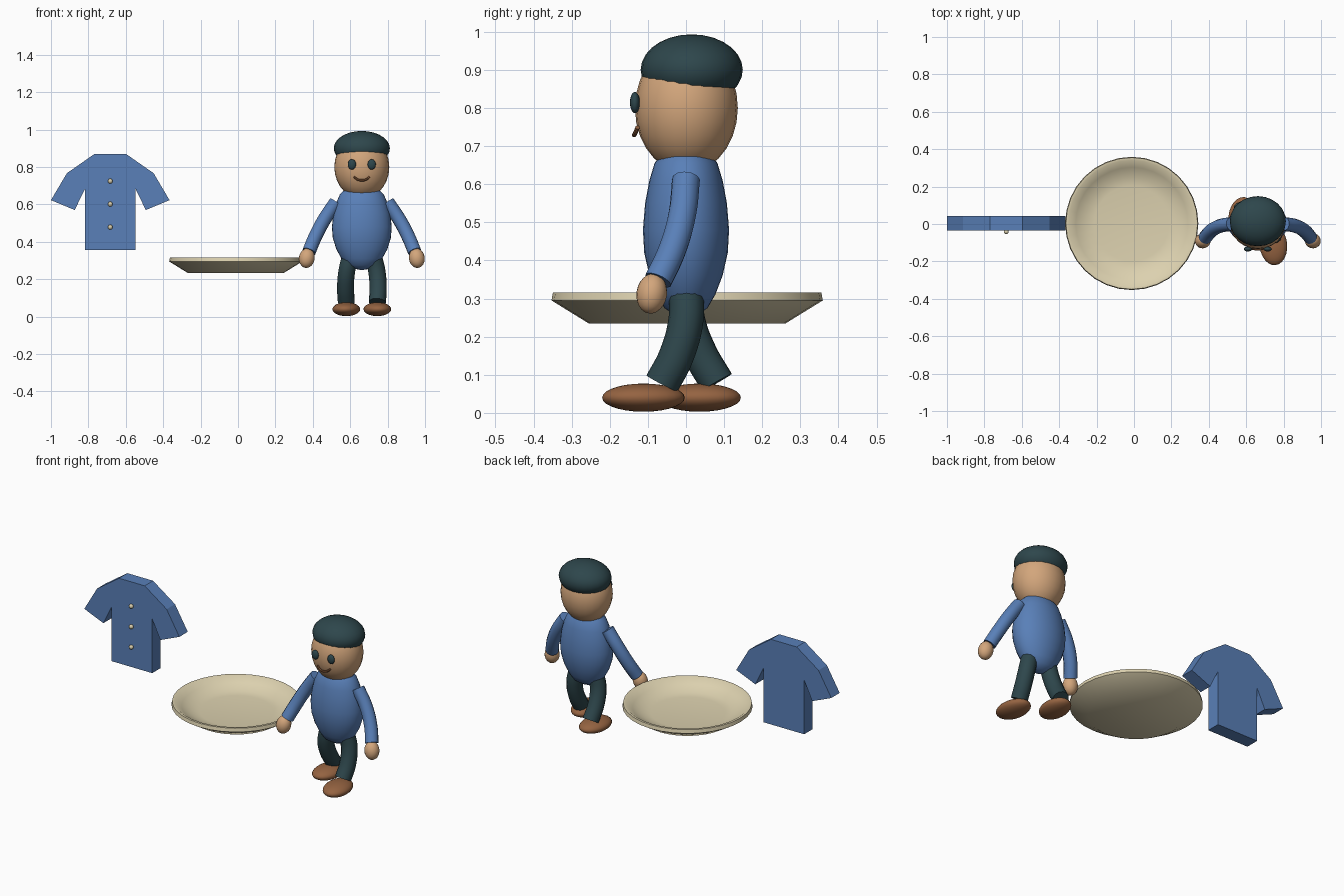
import bpy, bmesh, math

if "Cube" in bpy.data.objects:
    bpy.data.objects.remove(bpy.data.objects["Cube"])


def material(name, rgb):
    m = bpy.data.materials.new(name)
    m.diffuse_color = (*rgb, 1)
    m.use_nodes = True
    m.node_tree.nodes["Principled BSDF"].inputs["Base Color"].default_value = m.diffuse_color
    return m


BLUE = material("cloth blue", (0.10, 0.215, 0.48))
DARK = material("dark teal", (0.027, 0.062, 0.072))
SKIN = material("skin tan", (0.65, 0.38, 0.20))
BROWN = material("leather brown", (0.30, 0.125, 0.053))
CREAM = material("plate cream", (0.72, 0.64, 0.43))


def select(obj):
    bpy.ops.object.select_all(action="DESELECT")
    obj.select_set(True)
    bpy.context.view_layer.objects.active = obj


def mesh_object(name, bm, mat, smooth=True):
    bmesh.ops.recalc_face_normals(bm, faces=bm.faces)
    me = bpy.data.meshes.new(name)
    bm.to_mesh(me)
    bm.free()
    me.materials.append(mat)
    obj = bpy.data.objects.new(name, me)
    bpy.context.collection.objects.link(obj)
    if smooth:
        select(obj)
        bpy.ops.object.shade_smooth_by_angle(angle=math.radians(40))
    return obj


def ellipsoid(name, loc, radii, mat, rot=(0, 0, 0), seg=24, rings=14):
    bm = bmesh.new()
    bmesh.ops.create_uvsphere(bm, u_segments=seg, v_segments=rings, radius=1)
    for v in bm.verts:
        v.co = [c * r for c, r in zip(v.co, radii)]
    obj = mesh_object(name, bm, mat)
    obj.location, obj.rotation_euler = loc, rot
    return obj


def lathe(name, profile, loc, mat, sx=1, sy=1, seg=32):
    """Revolve (radius, z) points; the first and last rings are capped."""
    bm = bmesh.new()
    rings = []
    for r, z in profile:
        rings.append([bm.verts.new((r * sx * math.cos(2 * math.pi * i / seg),
                                    r * sy * math.sin(2 * math.pi * i / seg), z))
                      for i in range(seg)])
    for a, b in zip(rings, rings[1:]):
        for i in range(seg):
            j = (i + 1) % seg
            bm.faces.new((a[i], a[j], b[j], b[i]))
    bm.faces.new(rings[0])
    bm.faces.new(rings[-1])
    obj = mesh_object(name, bm, mat)
    obj.location = loc
    return obj


def tube(name, points, radius, mat, sides=4):
    """Capped round tube through the points."""
    cu = bpy.data.curves.new(name, "CURVE")
    cu.dimensions = "3D"
    cu.bevel_depth, cu.bevel_resolution = radius, sides
    cu.use_fill_caps = True
    cu.resolution_u = 6
    sp = cu.splines.new("BEZIER")
    sp.bezier_points.add(len(points) - 1)
    for bp, p in zip(sp.bezier_points, points):
        bp.co = p
        bp.handle_left_type = bp.handle_right_type = "AUTO"
    cu.materials.append(mat)
    obj = bpy.data.objects.new(name, cu)
    bpy.context.collection.objects.link(obj)
    select(obj)
    bpy.ops.object.convert(target="MESH")
    bpy.ops.object.shade_smooth_by_angle(angle=math.radians(40))


# Shirt: mirrored outline, extruded front to back
SX = -0.683
half = [(0.086, 0.869), (0.232, 0.767), (0.317, 0.623), (0.19, 0.57),
        (0.136, 0.682), (0.136, 0.356)]
outline = half + [(-x, z) for x, z in reversed(half)]
bm = bmesh.new()
front = bm.faces.new([bm.verts.new((SX + x, -0.036, z)) for x, z in outline])
back = bmesh.ops.extrude_face_region(bm, geom=[front])["geom"]
bmesh.ops.translate(bm, vec=(0, 0.08, 0),
                    verts=[g for g in back if isinstance(g, bmesh.types.BMVert)])
mesh_object("shirt", bm, BLUE, smooth=False)
for i in range(3):
    ellipsoid(f"shirt_button_{i + 1}", (SX, -0.042, 0.725 - 0.123 * i),
              (0.013, 0.012, 0.013), CREAM, seg=16, rings=8)

# Plate with a sunken floor
lathe("plate", [(0.257, 0.234), (0.356, 0.295), (0.352, 0.316), (0.338, 0.316),
                (0.30, 0.288), (0.245, 0.262), (0.20, 0.256)],
      (-0.012, 0.003, 0), CREAM)

# Head, cap and face
CX = 0.662
ellipsoid("head", (CX, 0.001, 0.80), (0.147, 0.135, 0.17), SKIN)
ellipsoid("cap", (CX, 0.015, 0.90), (0.15, 0.134, 0.093), DARK)
tube("mouth", [(CX - 0.042, -0.127, 0.749), (CX - 0.024, -0.133, 0.734),
               (CX, -0.136, 0.729), (CX + 0.024, -0.133, 0.734),
               (CX + 0.042, -0.127, 0.749)], 0.006, BROWN, 2)

# Torso
lathe("torso", [(0.62, 0.672), (0.73, 0.655), (0.85, 0.61), (0.95, 0.55),
                (1.0, 0.48), (0.97, 0.42), (0.85, 0.36), (0.68, 0.31),
                (0.50, 0.275), (0.25, 0.256), (0.05, 0.25)],
      (CX, 0, 0), BLUE, 0.16, 0.113)

# Paired parts; step is the stride of each leg
legs = {-1: [(0, 0.32), (0.005, 0.245), (0.035, 0.16), (0.081, 0.08)],
        1: [(0, 0.32), (0, 0.245), (-0.026, 0.148), (-0.063, 0.077)]}
leg_x = [0.062, 0.08, 0.087, 0.083]
for side, label in ((-1, "right"), (1, "left")):
    ellipsoid(label + "_eye", (CX + side * 0.053, -0.134, 0.814),
              (0.022, 0.013, 0.028), DARK, seg=16, rings=10)
    tube(label + "_arm", [(CX + side * x, y, z) for x, y, z in (
        (0.138, 0, 0.612), (0.20, -0.01, 0.52),
        (0.25, -0.037, 0.425), (0.282, -0.073, 0.348))], 0.037, BLUE)
    ellipsoid(label + "_hand", (CX + side * 0.294, -0.09, 0.313),
              (0.042, 0.04, 0.053), SKIN, rot=(-0.15, -side * 0.15, 0),
              seg=20, rings=12)
    tube(label + "_leg", [(CX + side * x, y, z)
                          for x, (y, z) in zip(leg_x, legs[side])], 0.046, DARK)
    ellipsoid(label + "_shoe", (CX + side * 0.083, -0.038 - side * 0.0735, 0.04),
              (0.074, 0.109, 0.037), BROWN, rot=(0, 0, side * 0.1))
